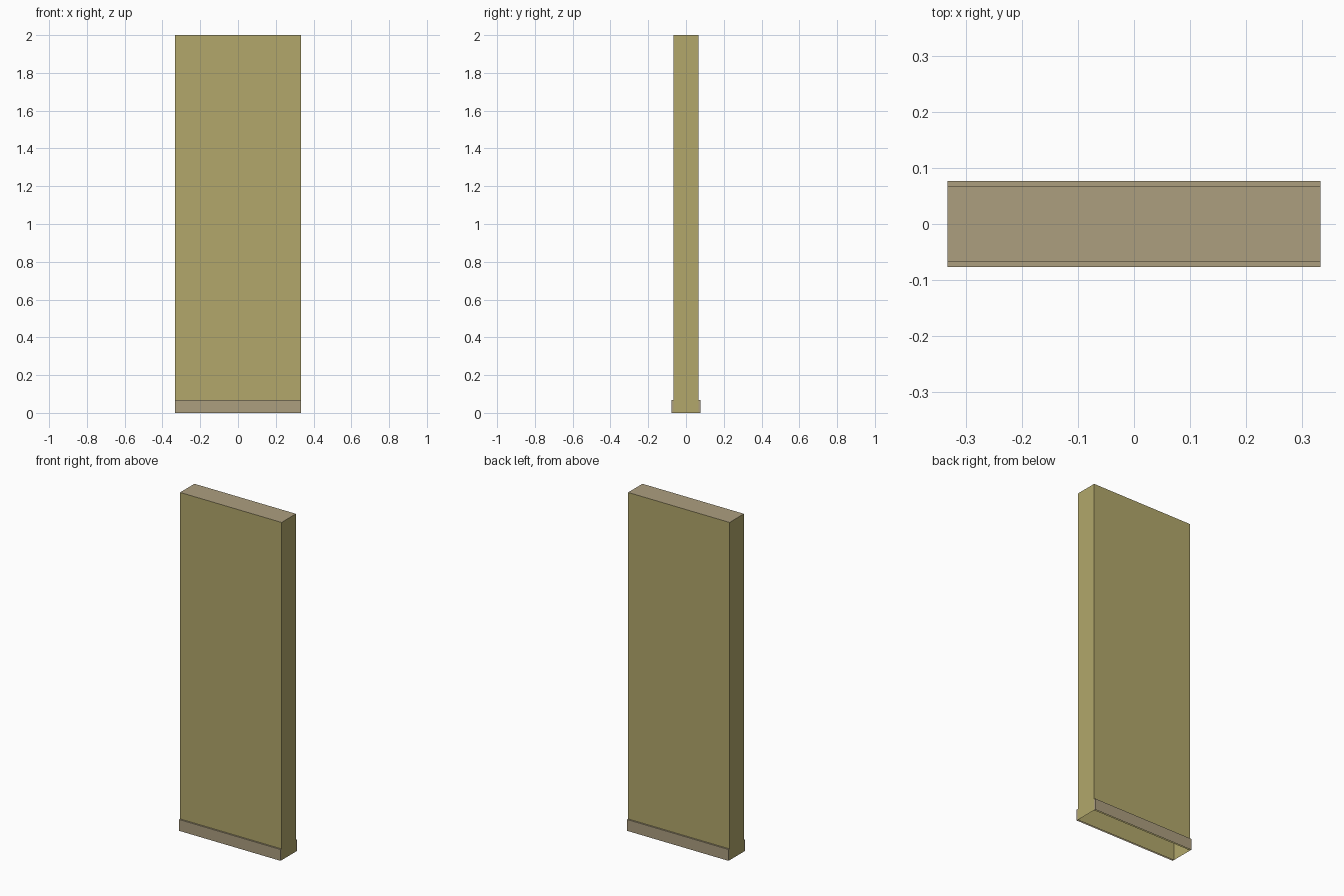
import bpy, bmesh

if "Cube" in bpy.data.objects:
    bpy.data.objects.remove(bpy.data.objects["Cube"])

W, T, H = 0.3325, 0.067, 2.0      # half width, half thickness, height
TRIM_D, TRIM_H = 0.0095, 0.067    # skirting depth and height


def material(name, rgb):
    m = bpy.data.materials.new(name)
    m.diffuse_color = (*rgb, 1.0)
    m.use_nodes = True
    m.node_tree.nodes["Principled BSDF"].inputs["Base Color"].default_value = m.diffuse_color
    return m


olive = material("olive_paint", (0.445, 0.386, 0.147))
taupe = material("taupe_trim", (0.413, 0.342, 0.212))


def open_box(name, lo, hi, mats, rule):
    """Box without a bottom; rule(normal) picks the material slot."""
    bm = bmesh.new()
    bmesh.ops.create_cube(bm, size=1.0)
    for v in bm.verts:
        v.co = [lo[i] if v.co[i] < 0 else hi[i] for i in range(3)]
    bm.normal_update()
    bottom = [f for f in bm.faces if f.normal.z < -0.5]
    bmesh.ops.delete(bm, geom=bottom, context='FACES_ONLY')
    for f in bm.faces:
        f.material_index = rule(f.normal)
    me = bpy.data.meshes.new(name)
    bm.to_mesh(me)
    bm.free()
    for m in mats:
        me.materials.append(m)
    ob = bpy.data.objects.new(name, me)
    bpy.context.collection.objects.link(ob)
    return ob


# Wall panel: olive sides, taupe top, hollow and open underneath
open_box("wall_panel", (-W, -T, 0), (W, T, H), [olive, taupe],
         lambda n: 1 if n.z > 0.5 else 0)

# Skirting boards along both faces
for name, y0, y1 in (("front_skirting", -T - TRIM_D, -T),
                     ("back_skirting", T, T + TRIM_D)):
    open_box(name, (-W, y0, 0), (W, y1, TRIM_H), [taupe], lambda n: 0)
    # drop the hidden side that lies against the wall
    me = bpy.data.objects[name].data
    bm = bmesh.new()
    bm.from_mesh(me)
    inner = [f for f in bm.faces
             if abs(abs(f.calc_center_median().y) - T) < 1e-4]
    bmesh.ops.delete(bm, geom=inner, context='FACES_ONLY')
    bm.to_mesh(me)
    bm.free()
